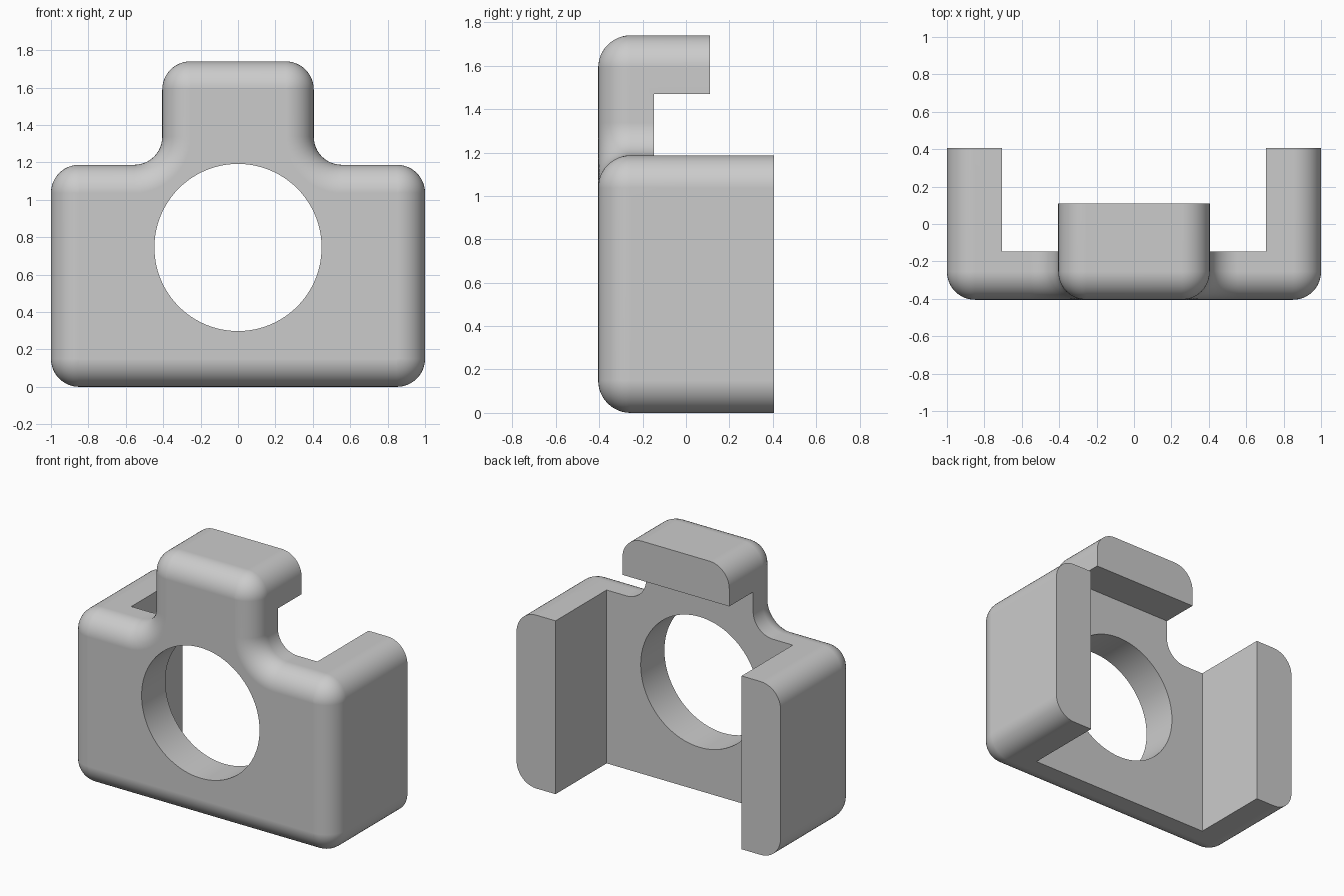
import bpy, bmesh
from math import sin, cos, pi, radians

cube = bpy.data.objects.get("Cube")
if cube:
    bpy.data.objects.remove(cube, do_unlink=True)

R = 0.15                      # radius of every fillet
FRONT, BACK = -0.405, 0.405
WALL_BACK, HOOK_BACK = -0.148, 0.11
STEPS = 12

grey = bpy.data.materials.new("plain grey")
grey.use_nodes = True
colour = (0.6, 0.6, 0.6, 1)
grey.diffuse_color = colour
grey.node_tree.nodes["Principled BSDF"].inputs["Base Color"].default_value = colour

# Corners of the right half outline: arc centre x, z, start angle, turn (+1 convex, -1 concave)
half = [(1 - R, R, -90, 1), (1 - R, 1.187 - R, 0, 1),
        (0.405 + R, 1.187 + R, 270, -1), (0.405 - R, 1.74 - R, 0, 1)]
mirrored = [(-x, z, 180 - (a + 90 * t), t) for x, z, a, t in reversed(half)]


def outline(inset):
    """Rounded outline, shrunk inwards by the given amount."""
    pts = []
    for cx, cz, start, turn in half + mirrored:
        rad = R - turn * inset
        for i in range(STEPS + 1):
            a = radians(start + turn * 90 * i / STEPS)
            pts.append((cx + rad * cos(a), cz + rad * sin(a)))
    return pts


# Body: back outline, then rings that roll over the front edge
bm = bmesh.new()
levels = [(BACK, 0)]
for i in range(STEPS + 1):
    a = pi / 2 * i / STEPS
    levels.append((FRONT + R * (1 - sin(a)), R * (1 - cos(a))))
rings = [[bm.verts.new((x, y, z)) for x, z in outline(d)] for y, d in levels]
for r0, r1 in zip(rings, rings[1:]):
    for i in range(len(r0)):
        j = (i + 1) % len(r0)
        bm.faces.new((r0[i], r0[j], r1[j], r1[i]))
bm.faces.new(rings[0])
bm.faces.new(rings[-1])
bmesh.ops.remove_doubles(bm, verts=bm.verts, dist=1e-5)
bmesh.ops.recalc_face_normals(bm, faces=bm.faces)
mesh = bpy.data.meshes.new("bracket_body")
bm.to_mesh(mesh)
bm.free()
mesh.materials.append(grey)
body = bpy.data.objects.new("bracket_body", mesh)
bpy.context.collection.objects.link(body)


def box(name, lo, hi):
    bpy.ops.mesh.primitive_cube_add(size=1, location=[(a + b) / 2 for a, b in zip(lo, hi)])
    ob = bpy.context.object
    ob.name = name
    ob.scale = [b - a for a, b in zip(lo, hi)]
    return ob


# Cutters: rear cavity, space behind the top hook, round opening
cutters = [box("cavity_cutter", (-0.705, WALL_BACK, -1), (0.705, 1, 1.47)),
           box("hook_cutter", (-0.6, HOOK_BACK, 1.3), (0.6, 1, 2))]
bpy.ops.mesh.primitive_cylinder_add(vertices=96, radius=0.447, depth=2,
                                    location=(0, 0, 0.745), rotation=(pi / 2, 0, 0))
bpy.context.object.name = "opening_cutter"
cutters.append(bpy.context.object)

bpy.ops.object.select_all(action='DESELECT')
body.select_set(True)
bpy.context.view_layer.objects.active = body
for c in cutters:
    c.hide_render = True
    c.data.materials.append(grey)
    mod = body.modifiers.new(c.name, 'BOOLEAN')
    mod.operation = 'DIFFERENCE'
    mod.solver = 'EXACT'
    mod.object = c
    bpy.ops.object.modifier_apply(modifier=mod.name)
    bpy.data.objects.remove(c, do_unlink=True)

# Smooth fillets with crisp cut edges
bpy.ops.object.shade_smooth_by_angle(angle=radians(30))
normals = body.modifiers.new("even_normals", 'WEIGHTED_NORMAL')
normals.keep_sharp = True
